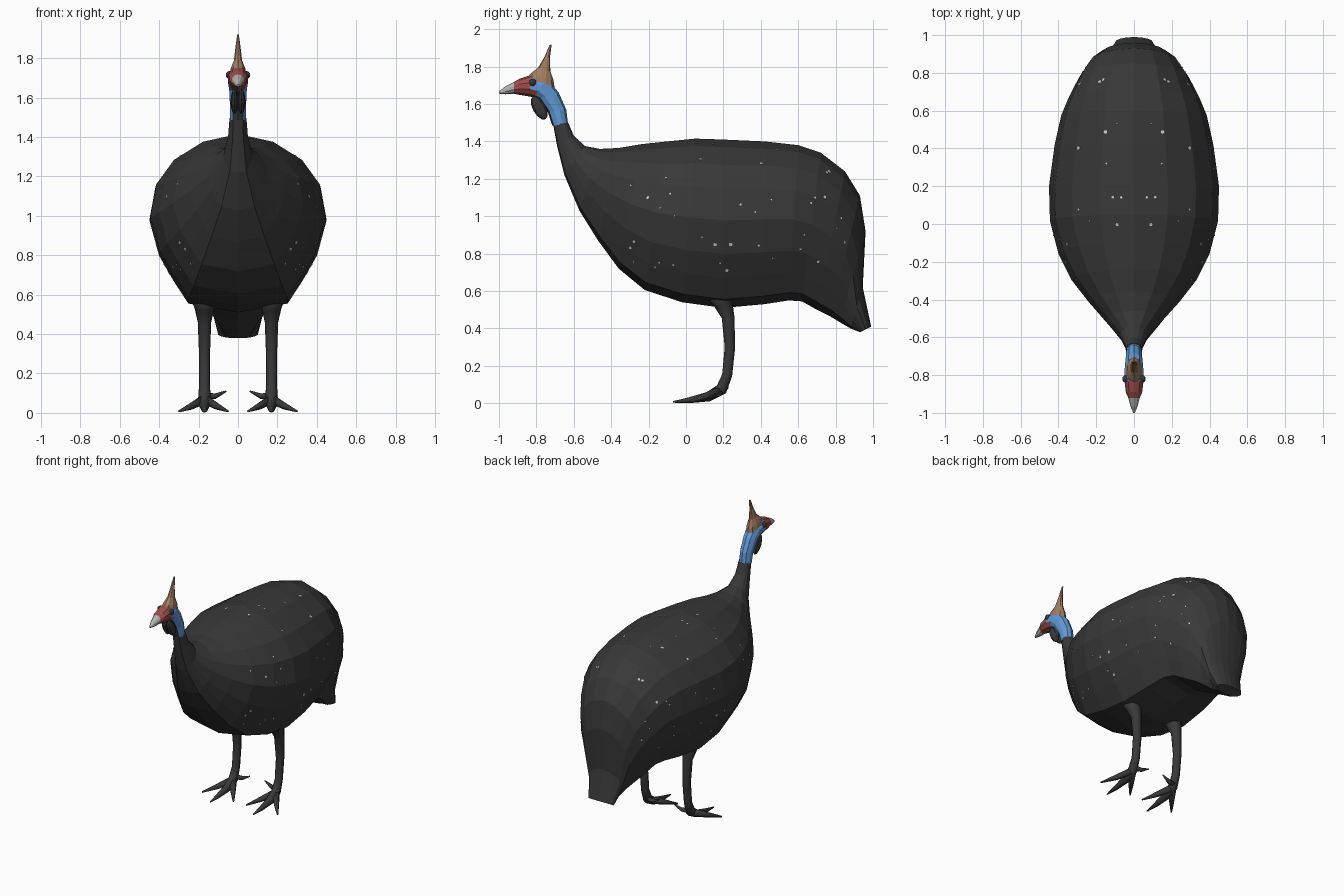
import bpy, bmesh, math, random
from mathutils import Vector, Matrix
from mathutils.bvhtree import BVHTree

cube = bpy.data.objects.get("Cube")
if cube:
    bpy.data.objects.remove(cube)


def material(name, r, g, b):
    m = bpy.data.materials.new(name)
    m.use_nodes = True
    m.diffuse_color = (r, g, b, 1)
    bsdf = m.node_tree.nodes["Principled BSDF"]
    bsdf.inputs["Base Color"].default_value = (r, g, b, 1)
    bsdf.inputs["Roughness"].default_value = 0.8
    return m


charcoal = material("charcoal", 0.04, 0.04, 0.04)
blue = material("neck blue", 0.12, 0.32, 0.68)
red = material("face red", 0.34, 0.075, 0.07)
tan = material("casque tan", 0.36, 0.2, 0.12)
horn = material("beak grey", 0.45, 0.45, 0.44)
white = material("spot white", 0.6, 0.6, 0.6)


def finish(name, bm, mats, rule=None):
    bmesh.ops.recalc_face_normals(bm, faces=bm.faces)
    if rule:
        for f in bm.faces:
            f.material_index = rule(f)
    mesh = bpy.data.meshes.new(name)
    bm.to_mesh(mesh)
    bm.free()
    for m in mats:
        mesh.materials.append(m)
    obj = bpy.data.objects.new(name, mesh)
    bpy.context.collection.objects.link(obj)
    return obj


def loft(bm, rings):
    """Join closed rings of points with quads and cap both ends."""
    loops = [[bm.verts.new(p) for p in ring] for ring in rings]
    n = len(loops[0])
    for a, b in zip(loops, loops[1:]):
        for i in range(n):
            j = (i + 1) % n
            bm.faces.new((a[i], a[j], b[j], b[i]))
    bm.faces.new(loops[0])
    bm.faces.new(loops[-1])


def sections(stations, outline):
    """Each station: upper y, z, lower y, z, half width."""
    rings = []
    for y0, z0, y1, z1, w in stations:
        top, low = Vector((0, y0, z0)), Vector((0, y1, z1))
        ring = []
        for s, t in outline:
            p = top.lerp(low, t)
            p.x = s * w
            ring.append(p)
        rings.append(ring)
    return rings


def tube(bm, path, sides=8):
    """Round limb through points given as (x, y, z, radius)."""
    pts = [Vector(p[:3]) for p in path]
    rings = []
    for i, p in enumerate(pts):
        d = pts[min(i + 1, len(pts) - 1)] - pts[max(i - 1, 0)]
        q = Vector((0, 0, -1)).rotation_difference(d.normalized())
        r = path[i][3]
        rings.append([p + q @ Vector((r * math.cos(a), r * math.sin(a), 0))
                      for a in (math.tau * k / sides for k in range(sides))])
    loft(bm, rings)


def mirror_x(bm):
    geom = bm.verts[:] + bm.edges[:] + bm.faces[:]
    copy = bmesh.ops.duplicate(bm, geom=geom)["geom"]
    verts = [v for v in copy if isinstance(v, bmesh.types.BMVert)]
    bmesh.ops.scale(bm, vec=(-1, 1, 1), verts=verts)


# Body: one faceted shell from lower neck to drooping tail
half = [(0.4, 0.045), (0.73, 0.15), (0.93, 0.29), (1, 0.48),
        (0.89, 0.68), (0.73, 0.82), (0.56, 0.95)]
outline = [(0, 0)] + half + [(0, 1)] + [(-s, t) for s, t in reversed(half)]
body_stations = [
    (-0.63, 1.50, -0.71, 1.49, 0.043), (-0.60, 1.43, -0.69, 1.38, 0.05),
    (-0.54, 1.375, -0.65, 1.22, 0.075), (-0.46, 1.36, -0.57, 1.03, 0.15),
    (-0.36, 1.365, -0.47, 0.87, 0.24), (-0.24, 1.385, -0.36, 0.72, 0.33),
    (-0.1, 1.40, -0.22, 0.605, 0.40), (0.05, 1.415, -0.02, 0.54, 0.445),
    (0.2, 1.41, 0.2, 0.51, 0.45), (0.42, 1.4, 0.42, 0.53, 0.42),
    (0.6, 1.38, 0.55, 0.55, 0.385), (0.72, 1.34, 0.62, 0.545, 0.345),
    (0.85, 1.24, 0.70, 0.50, 0.29), (0.93, 1.11, 0.77, 0.465, 0.235),
    (0.96, 0.92, 0.82, 0.435, 0.18), (0.945, 0.62, 0.88, 0.40, 0.13),
    (0.99, 0.41, 0.93, 0.38, 0.10)]
bm = bmesh.new()
loft(bm, sections(body_stations, outline))
bmesh.ops.recalc_face_normals(bm, faces=bm.faces)
tree = BVHTree.FromBMesh(bm)
finish("body", bm, [charcoal])

# Plumage spots: small thin plates lying on the body
random.seed(4)
bm = bmesh.new()
for k in range(42):
    origin = Vector((0, random.uniform(-0.35, 0.85), 0.95))
    a = random.uniform(-0.8, 1.45)
    hit, normal, _, _ = tree.ray_cast(origin, Vector((math.cos(a), 0, math.sin(a))))
    if hit is None:
        continue
    turn = normal.to_track_quat("Z", "Y").to_matrix().to_4x4()
    size = random.uniform(0.004, 0.011)
    bmesh.ops.create_circle(bm, cap_ends=True, segments=5, radius=size,
                            matrix=Matrix.Translation(hit + normal * 0.002) @ turn)
mirror_x(bm)
spots = finish("plumage_spots", bm, [white])
plate = spots.modifiers.new("thickness", "SOLIDIFY")
plate.thickness = 0.003
plate.offset = 0

# Head and upper neck: blue skin, dark throat, red face, grey beak
round_outline = [(math.sin(a), 0.5 - 0.5 * math.cos(a))
                 for a in (math.tau * k / 10 for k in range(10))]
head_stations = [
    (-0.63, 1.49, -0.715, 1.485, 0.043), (-0.64, 1.57, -0.74, 1.56, 0.043),
    (-0.68, 1.66, -0.79, 1.63, 0.047), (-0.74, 1.735, -0.815, 1.635, 0.052),
    (-0.83, 1.755, -0.835, 1.64, 0.053), (-0.89, 1.735, -0.895, 1.65, 0.045),
    (-0.92, 1.718, -0.92, 1.655, 0.032), (-0.965, 1.695, -0.965, 1.652, 0.02),
    (-1.0, 1.668, -0.998, 1.655, 0.005)]


def head_colour(f):
    c = f.calc_center_median()
    if c.y < -0.91:
        return 3
    if c.y < -0.81:
        return 2
    return 1 if f.normal.y < -0.5 and abs(c.x) < 0.03 else 0


bm = bmesh.new()
loft(bm, sections(head_stations, round_outline))
finish("head", bm, [blue, charcoal, red, horn], head_colour)

# Casque: upright bony crest
bm = bmesh.new()
loft(bm, sections([
    (-0.855, 1.735, -0.70, 1.665, 0.046), (-0.83, 1.763, -0.708, 1.725, 0.038),
    (-0.79, 1.795, -0.725, 1.775, 0.022), (-0.755, 1.855, -0.728, 1.845, 0.014),
    (-0.73, 1.915, -0.718, 1.92, 0.005)], round_outline))
finish("casque", bm, [tan])

# Eyes and wattles
bm = bmesh.new()
bmesh.ops.create_uvsphere(bm, u_segments=10, v_segments=6, radius=0.02,
                          matrix=Matrix.Translation((0.043, -0.82, 1.715)))
mirror_x(bm)
finish("eyes", bm, [charcoal])
bm = bmesh.new()
bmesh.ops.create_uvsphere(
    bm, u_segments=8, v_segments=6, radius=1,
    matrix=Matrix.Translation((0.018, -0.785, 1.58)) @ Matrix.Rotation(0.5, 4, "X")
    @ Matrix.Diagonal((0.02, 0.035, 0.07, 1)))
mirror_x(bm)
finish("wattles", bm, [charcoal])

# Legs with feathered hip, three front toes and an inner hind toe
x = 0.17
bm = bmesh.new()
tube(bm, [(x, 0.17, 0.63, 0.09), (x, 0.2, 0.53, 0.05), (x, 0.225, 0.46, 0.034),
          (x, 0.235, 0.3, 0.028), (x, 0.22, 0.15, 0.027), (x, 0.19, 0.075, 0.032),
          (x, 0.12, 0.035, 0.026), (x, 0.02, 0.017, 0.016), (x, -0.07, 0.007, 0.004)])
for tip in (0.30, 0.05):
    mid = (x + tip) / 2
    tube(bm, [(x, 0.19, 0.07, 0.026), (mid, 0.1, 0.035, 0.019),
              (tip, 0.02, 0.008, 0.005)], 6)
tube(bm, [(x, 0.2, 0.085, 0.02), (0.115, 0.215, 0.085, 0.014), (0.06, 0.22, 0.11, 0.004)], 6)
mirror_x(bm)
legs = finish("legs", bm, [charcoal])
for p in legs.data.polygons:
    p.use_smooth = True
